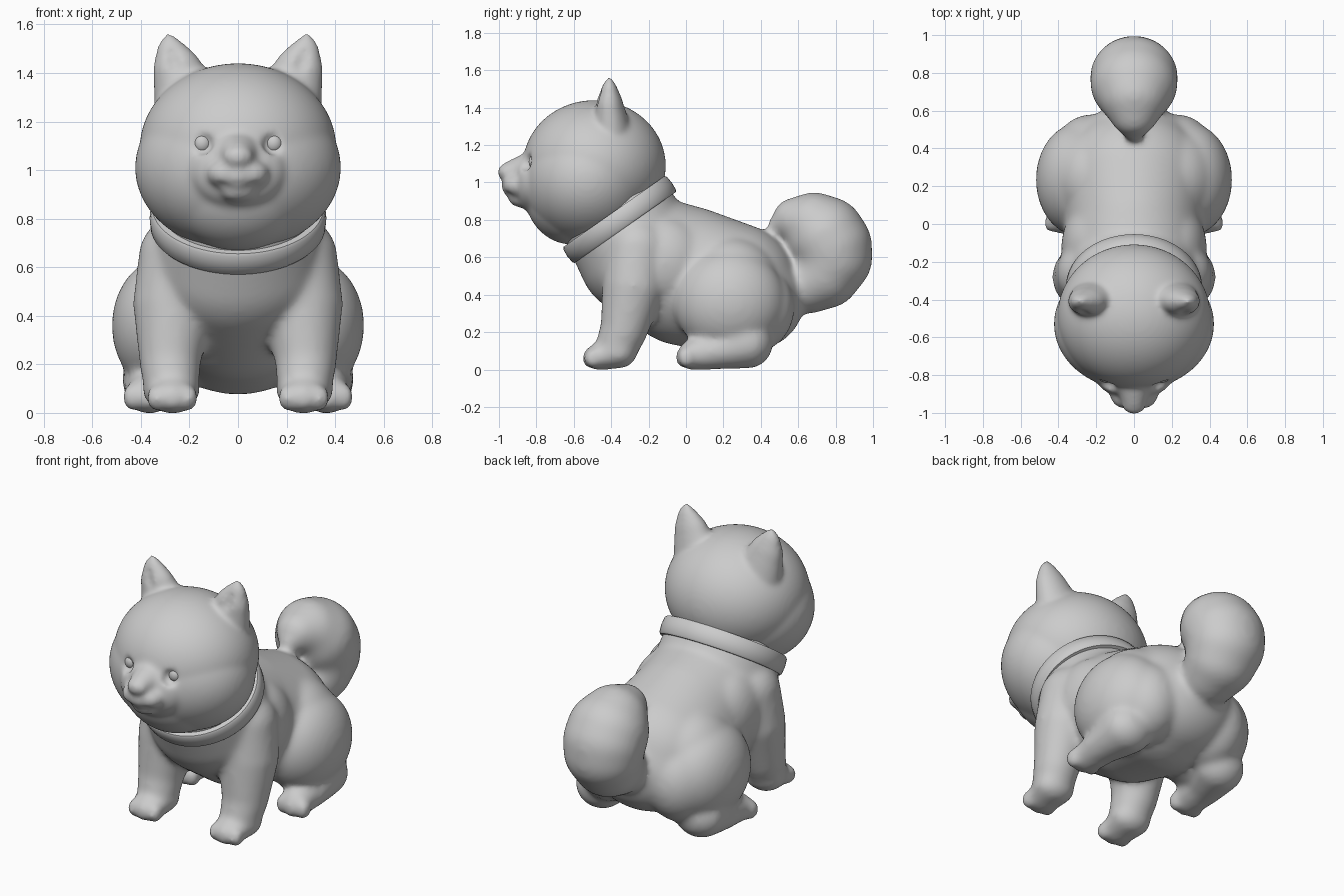
import bpy, bmesh, math
from mathutils import Matrix, Vector

if "Cube" in bpy.data.objects:
    bpy.data.objects.remove(bpy.data.objects["Cube"])


def unit_sphere(level):
    bm = bmesh.new()
    bmesh.ops.create_icosphere(bm, subdivisions=level, radius=1)
    bm.verts.index_update()
    data = ([tuple(v.co) for v in bm.verts], [[v.index for v in f.verts] for f in bm.faces])
    bm.free()
    return data


SPHERES = {level: unit_sphere(level) for level in (3, 4, 5)}


def ball(part, c, r, mirror=False, level=None):
    """Ellipsoid with centre c and radii r, optionally repeated on the other side."""
    verts, faces = part
    sv, sf = SPHERES[level or (4 if max(r) > .12 else 3)]
    for s in ((1, -1) if mirror else (1,)):
        n = len(verts)
        verts += [(c[0] * s + x * r[0], c[1] + y * r[1], c[2] + z * r[2]) for x, y, z in sv]
        faces += [(a + n, b + n, d + n) for a, b, d in sf]


def chain(part, pts, scale=(1, 1, 1), mirror=False, steps=5):
    """Limb swept through (x, y, z, radius) points."""
    for a, b in zip(pts, pts[1:]):
        for i in range(steps + 1):
            x, y, z, r = Vector(a).lerp(Vector(b), i / steps)
            ball(part, (x, y, z), [r * k for k in scale], mirror)


def make(name, part):
    me = bpy.data.meshes.new(name)
    me.from_pydata(part[0], [], part[1])
    me.shade_smooth()
    ob = bpy.data.objects.new(name, me)
    bpy.context.collection.objects.link(ob)
    return ob


def remesh(ob, size):
    m = ob.modifiers.new("fuse", 'REMESH')
    m.mode, m.voxel_size, m.use_smooth_shade = 'VOXEL', size, True


def sculpt(ob, size, smooth, cutter=None):
    """Fuse the volumes into one skin, carve it, soften it and apply."""
    remesh(ob, size)
    if cutter:
        b = ob.modifiers.new("carve", 'BOOLEAN')
        b.operation, b.object = 'DIFFERENCE', cutter
        remesh(ob, size)
    s = ob.modifiers.new("soften", 'SMOOTH')
    s.factor, s.iterations = 0.5, smooth
    dg = bpy.context.evaluated_depsgraph_get()
    me = bpy.data.meshes.new_from_object(ob.evaluated_get(dg))
    ob.modifiers.clear()
    ob.data = me
    me.shade_smooth()


# Body: torso, thighs, legs, paws and tail
p = ([], [])
torso = [(-.345, .785, .315, .335), (-.25, .615, .33, .365), (0, .50, .375, .36),
         (.25, .43, .355, .39), (.36, .38, .275, .35)]
for a, b in zip(torso, torso[1:]):
    for i in range(7):
        y, z, r, w = Vector(a).lerp(Vector(b), i / 6)
        ball(p, (0, y, z), (w, r, r))
# shoulder and hip transitions
ball(p, (.2, -.12, .57), (.185, .24, .25), True)
ball(p, (.2, .24, .44), (.25, .27, .27), True)
# front legs
chain(p, [(.235, -.26, .64, .175), (.265, -.28, .45, .168), (.28, -.33, .22, .128),
          (.275, -.37, .12, .115)], mirror=True)
chain(p, [(.275, -.36, .095, .10), (.27, -.46, .07, .083)], (1.2, 1, .9), True)
# thighs and rear feet
ball(p, (.29, .235, .36), (.23, .30, .285), True)
ball(p, (.23, .36, .33), (.2, .22, .24), True)
chain(p, [(.33, .33, .14, .135), (.36, .18, .10, .10), (.365, .04, .08, .085)],
      (1.1, 1, 1), True)
# toes
for dx in (-.065, 0, .065):
    ball(p, (.27 + dx, -.51 + abs(dx) * .2, .06), (.044, .05, .057), True)
    ball(p, (.37 + dx, -.01 + abs(dx) * .2, .065), (.044, .05, .06), True)
# curled tail
chain(p, [(0, .52, .43, .13), (0, .66, .46, .16), (0, .745, .515, .19), (0, .785, .60, .212),
          (0, .775, .66, .22), (0, .745, .71, .218), (0, .685, .77, .178),
          (0, .58, .80, .118), (0, .49, .765, .055)], (1.06, 1, 1))
sculpt(make("body", p), .016, 18)

# Hidden cutter: ear hollows, eye sockets and mouth line
p = ([], [])
chain(p, [(.262, -.495, 1.44, .04), (.277, -.468, 1.49, .024)], (1, .8, 1.2), True)
ball(p, (.147, -.86, 1.11), (.05, .042, .05), True)
chain(p, [(0, -.985, .945, .014), (.045, -.968, .932, .014), (.085, -.925, .948, .013)],
      (1, 1.2, 1), True)
cutter = make("face_cutter", p)
remesh(cutter, .007)
cutter.hide_render = True

# Head: skull, cheeks, chin, muzzle, nose and ears
p = ([], [])
ball(p, (0, -.49, 1.09), (.405, .382, .35), level=5)
ball(p, (0, -.53, 1.01), (.424, .35, .342), level=5)
ball(p, (0, -.61, .95), (.31, .255, .282), level=5)
ball(p, (0, -.82, 1.0), (.20, .10, .16))
chain(p, [(0, -.84, 1.06, .10), (0, -.925, 1.055, .068)], (1, 1, .98))
ball(p, (0, -.948, 1.055), (.066, .06, .052))
ball(p, (.045, -.895, .985), (.085, .085, .064), True)
ball(p, (0, -.915, .975), (.06, .075, .06))
ball(p, (0, -.875, .915), (.078, .075, .05))
chain(p, [(.205, -.40, 1.28, .14), (.25, -.41, 1.41, .102), (.276, -.41, 1.49, .06),
          (.285, -.41, 1.545, .022)], (1, .72, 1), True, 8)
sculpt(make("head", p), .011, 16, cutter)
bpy.data.objects.remove(cutter)

# Eyes
p = ([], [])
ball(p, (.147, -.807, 1.11), (.037, .034, .04), True, 4)
make("eyes", p)

# Collar: band around the tilted neck
profile = [(-.11, -.052), (-.008, -.052), (0, -.042), (.004, 0), (0, .042), (-.008, .052), (-.11, .052)]
n, m = 72, len(profile)
verts = [((.36 + d) * math.cos(2 * math.pi * i / n), (.338 + d) * math.sin(2 * math.pi * i / n), h)
         for i in range(n) for d, h in profile]
faces = [(i * m + j, (i + 1) % n * m + j, (i + 1) % n * m + (j + 1) % m, i * m + (j + 1) % m)
         for i in range(n) for j in range(m)]
collar = make("collar", (verts, faces))
collar.data.transform(Matrix.Translation((0, -.355, .802)) @ Matrix.Rotation(math.radians(35), 4, 'X'))
bpy.context.view_layer.objects.active = collar
collar.select_set(True)
bpy.ops.object.shade_smooth_by_angle(angle=math.radians(45))
